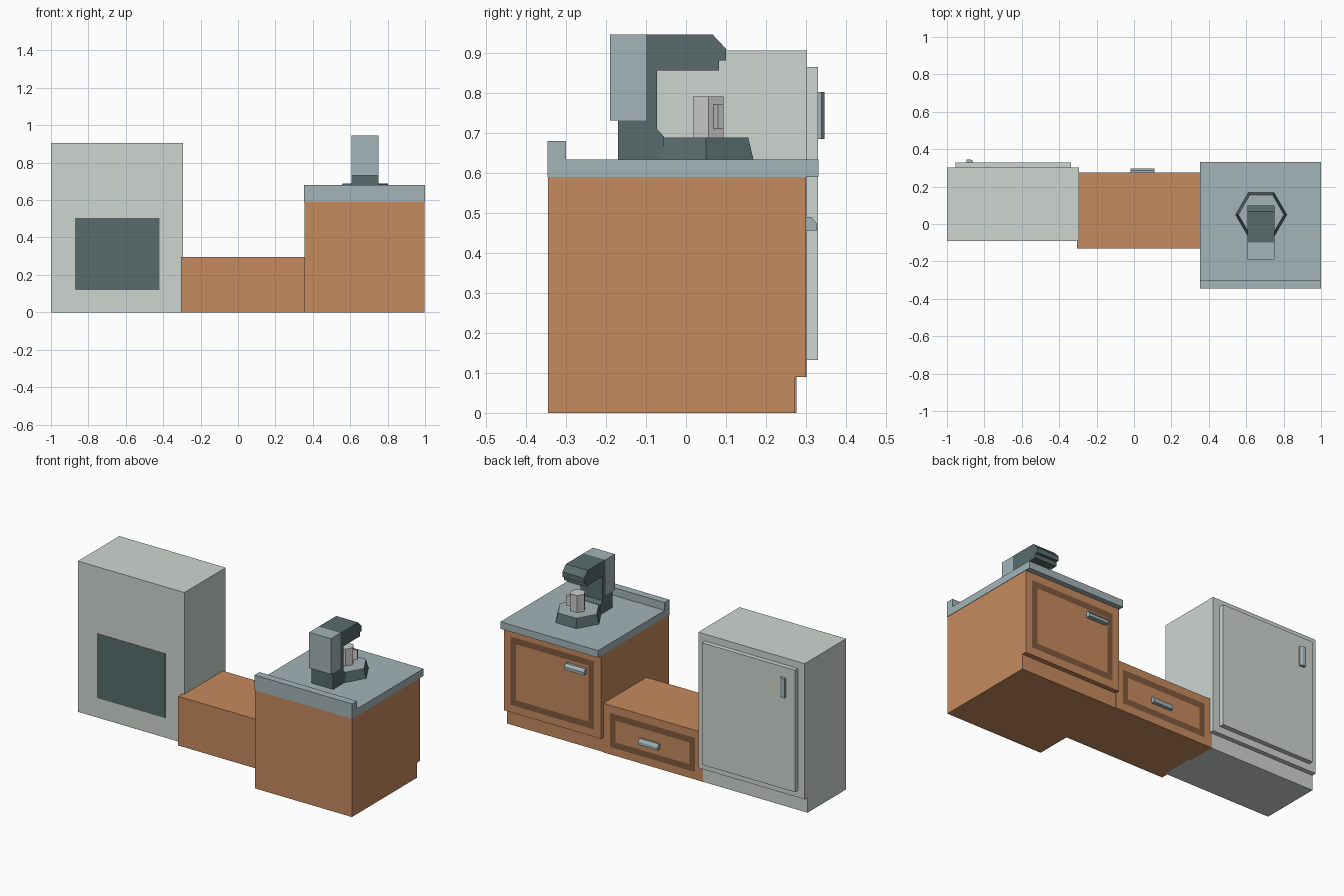
import bpy
import math

if "Cube" in bpy.data.objects:
    bpy.data.objects.remove(bpy.data.objects["Cube"])


def material(name, rgb):
    m = bpy.data.materials.new(name)
    m.diffuse_color = (*rgb, 1)
    m.use_nodes = True
    m.node_tree.nodes["Principled BSDF"].inputs["Base Color"].default_value = m.diffuse_color
    return m


WOOD = material("wood", (0.565, 0.254, 0.112))
GROOVE = material("groove_wood", (0.223, 0.102, 0.048))
PALE = material("pale_metal", (0.617, 0.672, 0.631))
STEEL = material("steel", (0.366, 0.462, 0.479))
DARK = material("dark_metal", (0.098, 0.15, 0.15))
CUP = material("cup_white", (0.66, 0.66, 0.66))


def mesh(name, verts, faces, mat):
    me = bpy.data.meshes.new(name)
    me.from_pydata(verts, [], faces)
    me.materials.append(mat)
    ob = bpy.data.objects.new(name, me)
    bpy.context.collection.objects.link(ob)
    return ob


def loft(name, a, b, mat):
    """Solid between two matching loops of points."""
    n = len(a)
    sides = [(i, (i + 1) % n, n + (i + 1) % n, n + i) for i in range(n)]
    ob = mesh(name, a + b, [tuple(reversed(range(n))), tuple(range(n, 2 * n))] + sides, mat)
    return ob


def prism_x(name, profile, x0, x1, mat):
    """Counter-clockwise (y, z) profile extruded along x."""
    return loft(name, [(x0, y, z) for y, z in profile], [(x1, y, z) for y, z in profile], mat)


def box(name, x0, x1, y0, y1, z0, z1, mat):
    return prism_x(name, [(y0, z0), (y1, z0), (y1, z1), (y0, z1)], x0, x1, mat)


def hexagon(name, cx, cy, r0, r1, z0, z1, mat):
    def ring(r, z):
        return [(cx + r * math.cos(i * math.pi / 3), cy + r * math.sin(i * math.pi / 3), z)
                for i in range(6)]
    return loft(name, ring(r0, z0), ring(r1, z1), mat)


def groove(name, x0, x1, z0, z1, y, w=0.037):
    """Flat darker frame on a front panel."""
    outer = [(x0, z0), (x1, z0), (x1, z1), (x0, z1)]
    inner = [(x0 + w, z0 + w), (x1 - w, z0 + w), (x1 - w, z1 - w), (x0 + w, z1 - w)]
    verts = [(x, y + 0.001, z) for x, z in outer + inner]
    return mesh(name, verts, [(i, i + 4, (i + 1) % 4 + 4, (i + 1) % 4) for i in range(4)], GROOVE)


def handle(name, x0, x1, y, z0, h, d):
    """Pull with a chamfered upper edge."""
    prof = [(y, z0), (y + d, z0), (y + d, z0 + h * 0.5), (y + d * 0.5, z0 + h), (y, z0 + h)]
    return prism_x(name, prof, x0, x1, STEEL)


# Refrigerator: body with kick recess, door, handle and rear panel
prism_x("fridge_body", [(-0.09, 0), (0.275, 0), (0.275, 0.09), (0.302, 0.09),
                        (0.302, 0.905), (-0.09, 0.905)], -1.0, -0.293, PALE)
box("fridge_door", -0.955, -0.338, 0.30, 0.33, 0.132, 0.864, PALE)
loft("fridge_handle",
     [(-0.895, 0.33, 0.685), (-0.862, 0.33, 0.685), (-0.862, 0.338, 0.685),
      (-0.875, 0.346, 0.685), (-0.895, 0.346, 0.685)],
     [(-0.895, 0.33, 0.802), (-0.862, 0.33, 0.802), (-0.862, 0.338, 0.802),
      (-0.875, 0.346, 0.802), (-0.895, 0.346, 0.802)], STEEL)
box("fridge_rear_panel", -0.872, -0.42, -0.092, -0.08, 0.118, 0.505, DARK)

# Low drawer cabinet
box("drawer_cabinet", -0.305, 0.355, -0.132, 0.276, 0, 0.295, WOOD)
groove("drawer_groove", -0.255, 0.31, 0.045, 0.25, 0.276)
handle("drawer_handle", -0.02, 0.11, 0.276, 0.12, 0.034, 0.021)

# Tall cabinet with kick recess
prism_x("tall_cabinet", [(-0.345, 0), (0.272, 0), (0.272, 0.09), (0.30, 0.09),
                         (0.30, 0.59), (-0.345, 0.59)], 0.355, 0.998, WOOD)
groove("door_groove", 0.40, 0.955, 0.135, 0.545, 0.30)
handle("door_handle", 0.45, 0.58, 0.30, 0.456, 0.034, 0.027)

# Worktop with raised rear lip
prism_x("worktop", [(-0.346, 0.59), (0.331, 0.59), (0.331, 0.633), (-0.30, 0.633),
                    (-0.30, 0.68), (-0.346, 0.68)], 0.352, 1.0, STEEL)

# Coffee machine: body, water tank and drip base
prism_x("coffee_body", [(-0.17, 0.633), (-0.055, 0.633), (-0.055, 0.69), (-0.073, 0.71),
                        (-0.073, 0.855), (0.083, 0.855), (0.083, 0.88), (0.10, 0.88),
                        (0.10, 0.91), (0.067, 0.945), (-0.10, 0.945), (-0.10, 0.731),
                        (-0.17, 0.731)], 0.606, 0.751, DARK)
box("water_tank", 0.606, 0.751, -0.19, -0.10, 0.731, 0.945, STEEL)
hexagon("drip_base", 0.68, 0.05, 0.137, 0.122, 0.633, 0.687, DARK)
hexagon("drip_plate", 0.68, 0.05, 0.122, 0.122, 0.6865, 0.6885, STEEL)

# Cup and its handle
hexagon("cup", 0.68, 0.056, 0.044, 0.044, 0.688, 0.79, CUP)
cup_handle = box("cup_handle", 0.036, 0.062, -0.008, 0.008, 0.71, 0.77, CUP)
cup_handle.location = (0.68, 0.056, 0)
cup_handle.rotation_euler[2] = math.radians(30)
